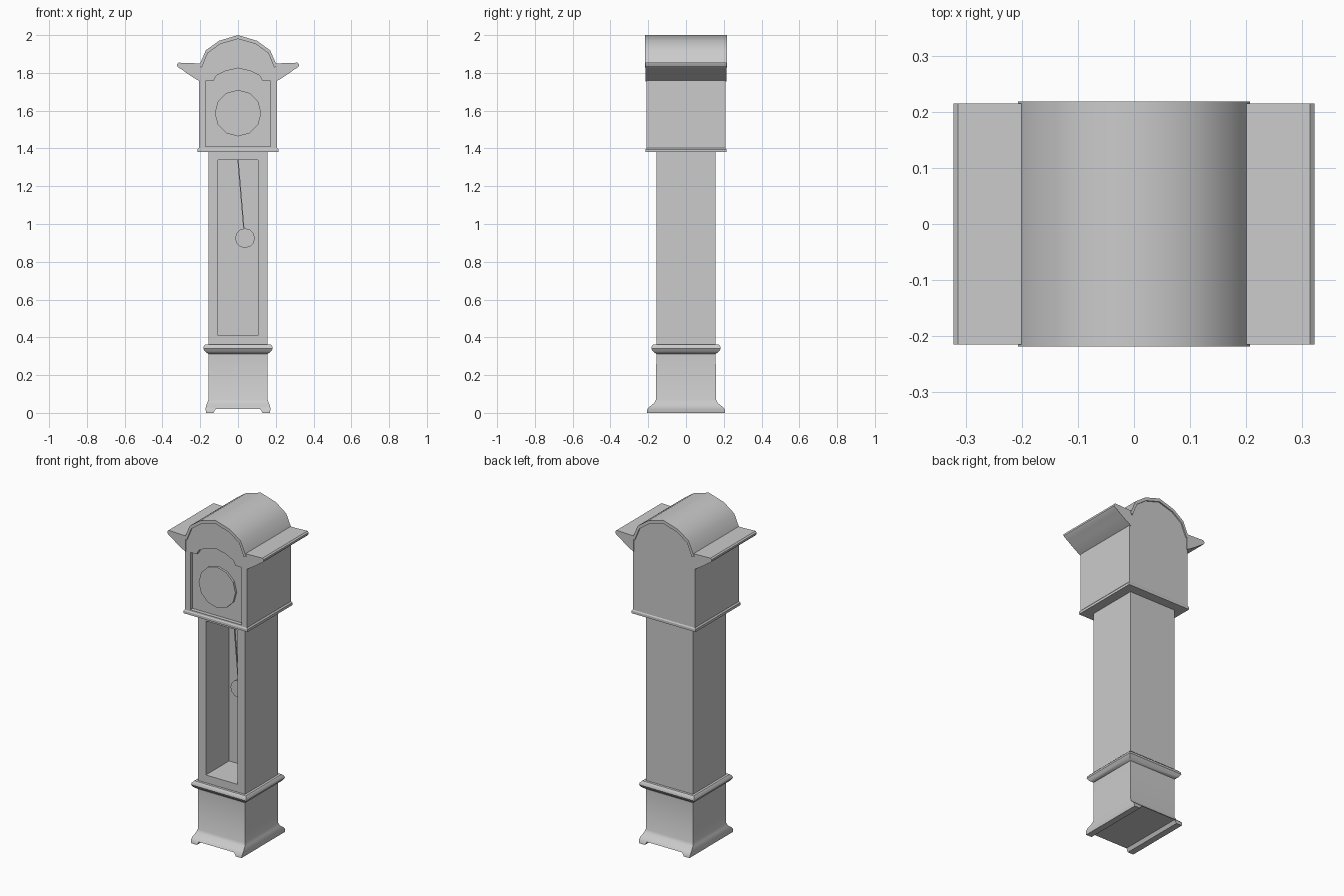
import bpy, bmesh, math
from mathutils import Vector

if "Cube" in bpy.data.objects:
    bpy.data.objects.remove(bpy.data.objects["Cube"])


def finish(name, bm, smooth=0):
    bmesh.ops.recalc_face_normals(bm, faces=bm.faces[:])
    me = bpy.data.meshes.new(name)
    bm.to_mesh(me)
    bm.free()
    ob = bpy.data.objects.new(name, me)
    bpy.context.collection.objects.link(ob)
    if smooth:
        bpy.ops.object.select_all(action='DESELECT')
        ob.select_set(True)
        bpy.context.view_layer.objects.active = ob
        bpy.ops.object.shade_smooth_by_angle(angle=math.radians(smooth))
    return ob


def prism(name, pts, y0, y1, smooth=0):
    """Extrude an x-z outline from y0 to y1."""
    bm = bmesh.new()
    f = bm.faces.new([bm.verts.new((x, y0, z)) for x, z in pts])
    r = bmesh.ops.extrude_face_region(bm, geom=[f])
    vs = [g for g in r['geom'] if isinstance(g, bmesh.types.BMVert)]
    bmesh.ops.translate(bm, vec=(0, y1 - y0, 0), verts=vs)
    return finish(name, bm, smooth)


def loft(name, rings, smooth=0):
    """Stack of rectangles given as (z, half width, half depth)."""
    bm = bmesh.new()
    loops = [[bm.verts.new((sx * hx, sy * hy, z)) for sx, sy in
              ((-1, -1), (1, -1), (1, 1), (-1, 1))] for z, hx, hy in rings]
    for a, b in zip(loops, loops[1:]):
        for i in range(4):
            j = (i + 1) % 4
            bm.faces.new((a[i], a[j], b[j], b[i]))
    bm.faces.new(loops[0])
    bm.faces.new(loops[-1])
    return finish(name, bm, smooth)


def cut(ob, cutter):
    """Subtract the cutter, bake the result and remove the helper."""
    cutter.hide_render = True
    m = ob.modifiers.new("cut", 'BOOLEAN')
    m.operation, m.solver, m.object = 'DIFFERENCE', 'EXACT', cutter
    bpy.ops.object.select_all(action='DESELECT')
    bpy.context.view_layer.objects.active = ob
    ob.select_set(True)
    bpy.ops.object.modifier_apply(modifier=m.name)
    bpy.data.objects.remove(cutter, do_unlink=True)


def mirrored(half):
    """Complete a right-half outline that starts and/or ends on x = 0."""
    return half + [(-x, z) for x, z in reversed(half) if x > 0]


def circle(cx, cz, r, n=12):
    return [(cx + r * math.sin(2 * math.pi * i / n),
             cz + r * math.cos(2 * math.pi * i / n)) for i in range(n)]


def rect(hx, z0, z1):
    return [(-hx, z0), (hx, z0), (hx, z1), (-hx, z1)]


# plinth with flared foot and an arch cut under it
plinth = loft("plinth", [(0, .168, .207), (.02, .172, .205), (.035, .17, .19),
                         (.052, .163, .168), (.07, .157, .159), (.32, .157, .157)], 40)
cut(plinth, prism("foot_cutter", [(-.13, -.02), (.13, -.02), (.13, 0),
                                  (.118, .02), (-.118, .02), (-.13, 0)], -.3, .3))

# waist moulding
loft("waist_moulding", [(.312, .157, .157), (.325, .175, .175), (.34, .184, .184),
                        (.352, .182, .182), (.363, .172, .172)], 40)

# trunk with the pendulum window
trunk = loft("trunk", [(.355, .157, .157), (1.39, .157, .157)])
cut(trunk, prism("window_cutter", rect(.105, .41, 1.34), -.3, .065))

# pendulum
prism("pendulum_rod", [(-.003, 1.34), (.003, 1.34), (.034, .975), (.028, .975)], -.043, -.037)
prism("pendulum_bob", circle(.037, .925, .052), -.05, -.03)

# hood body with arched top and a recessed, shouldered panel
arch = [(.207, 1.835), (.17, 1.92), (.1, 1.97), (0, 2.0)]
hood = prism("hood", mirrored([(.207, 1.385)] + [(x * .95, z - .012) if z > 1.9 else (.207, z - .01)
                                               for x, z in arch]), -.21, .21)
cut(hood, prism("panel_cutter", mirrored([(.172, 1.41), (.172, 1.757), (.13, 1.757), (.115, 1.785),
                                          (.065, 1.81), (0, 1.825)]), -.3, -.187))
loft("hood_base_trim", [(1.38, .214, .214), (1.395, .214, .214), (1.403, .207, .209)])

# clock dial
prism("dial", circle(0, 1.587, .123), -.2, -.18)

# arched roof band
inner = [(.192, 1.828), (.16, 1.905), (.095, 1.952), (0, 1.98)]
outer_line = arch + [(-x, z) for x, z in reversed(arch[:-1])]
inner_line = inner + [(-x, z) for x, z in reversed(inner[:-1])]
prism("roof_arch", outer_line + inner_line[::-1], -.218, .218, 35)

# cornice wings
wing = [(.2, 1.755), (.225, 1.768), (.262, 1.792), (.295, 1.816), (.316, 1.829),
        (.322, 1.836), (.322, 1.847), (.314, 1.854), (.2, 1.85)]
for side, s in (("left", -1), ("right", 1)):
    prism(side + "_cornice", [(s * x, z) for x, z in wing], -.215, .215, 35)
